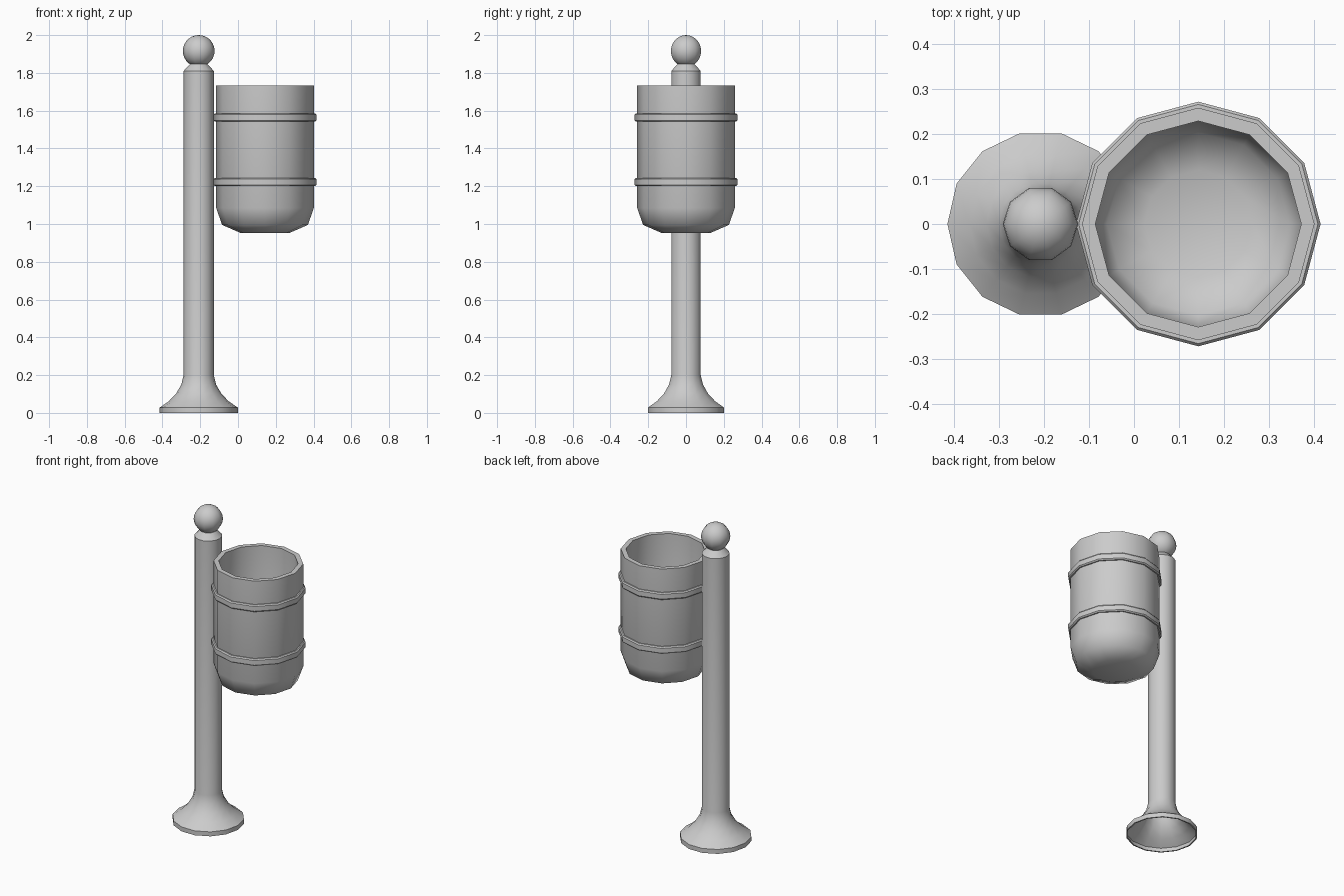
import bpy, bmesh
from math import sin, cos, pi, radians

if "Cube" in bpy.data.objects:
    bpy.data.objects.remove(bpy.data.objects["Cube"])


def lathe(name, profile, sides, x, angle, closed=False):
    """Revolve (radius, z) points about a vertical axis at x."""
    bm = bmesh.new()
    rings = []
    for r, z in profile:
        if r == 0:
            rings.append([bm.verts.new((x, 0, z))] * sides)
        else:
            rings.append([bm.verts.new((x + r * cos(2 * pi * i / sides),
                                        r * sin(2 * pi * i / sides), z))
                          for i in range(sides)])
    pairs = list(zip(rings, rings[1:]))
    if closed:
        pairs.append((rings[-1], rings[0]))
    for a, b in pairs:
        for i in range(sides):
            j = (i + 1) % sides
            quad = (a[i], a[j], b[j], b[i])
            bm.faces.new(list(dict.fromkeys(quad)))
    mesh = bpy.data.meshes.new(name)
    bm.to_mesh(mesh)
    bm.free()
    obj = bpy.data.objects.new(name, mesh)
    bpy.context.collection.objects.link(obj)
    bpy.ops.object.select_all(action='DESELECT')
    obj.select_set(True)
    bpy.context.view_layer.objects.active = obj
    bpy.ops.object.shade_smooth_by_angle(angle=radians(angle))
    return obj


POST_X, BIN_X = -0.208, 0.143

# Post with flared foot, open underneath, chamfered at the top
lathe("post", [(0.199, 0), (0.207, 0), (0.207, 0.028), (0.158, 0.062),
               (0.12, 0.102), (0.092, 0.15), (0.08, 0.2), (0.08, 1.81),
               (0.047, 1.846), (0, 1.846)], 14, POST_X, 40)

# Ball finial
R, RINGS = 0.084, 14
ball = [(R * sin(pi * k / RINGS) if 0 < k < RINGS else 0,
         2 - R - R * cos(pi * k / RINGS)) for k in range(RINGS + 1)]
lathe("finial_ball", ball, 10, POST_X, 50)

# Hollow bin with rounded bottom and thick rim
lathe("bin", [(0, 0.953), (0.13, 0.953), (0.227, 0.995), (0.2585, 1.085),
              (0.2585, 1.733), (0.229, 1.733), (0.229, 1.09), (0.203, 1.02),
              (0.12, 0.983), (0, 0.983)], 12, BIN_X, 55)

# Two bevelled bands around the bin
for name, z in (("lower_band", 1.222), ("upper_band", 1.564)):
    lathe(name, [(0.25, z - 0.022), (0.266, z - 0.022), (0.272, z - 0.015),
                 (0.272, z + 0.015), (0.266, z + 0.022), (0.25, z + 0.022)],
          12, BIN_X, 35, closed=True)
